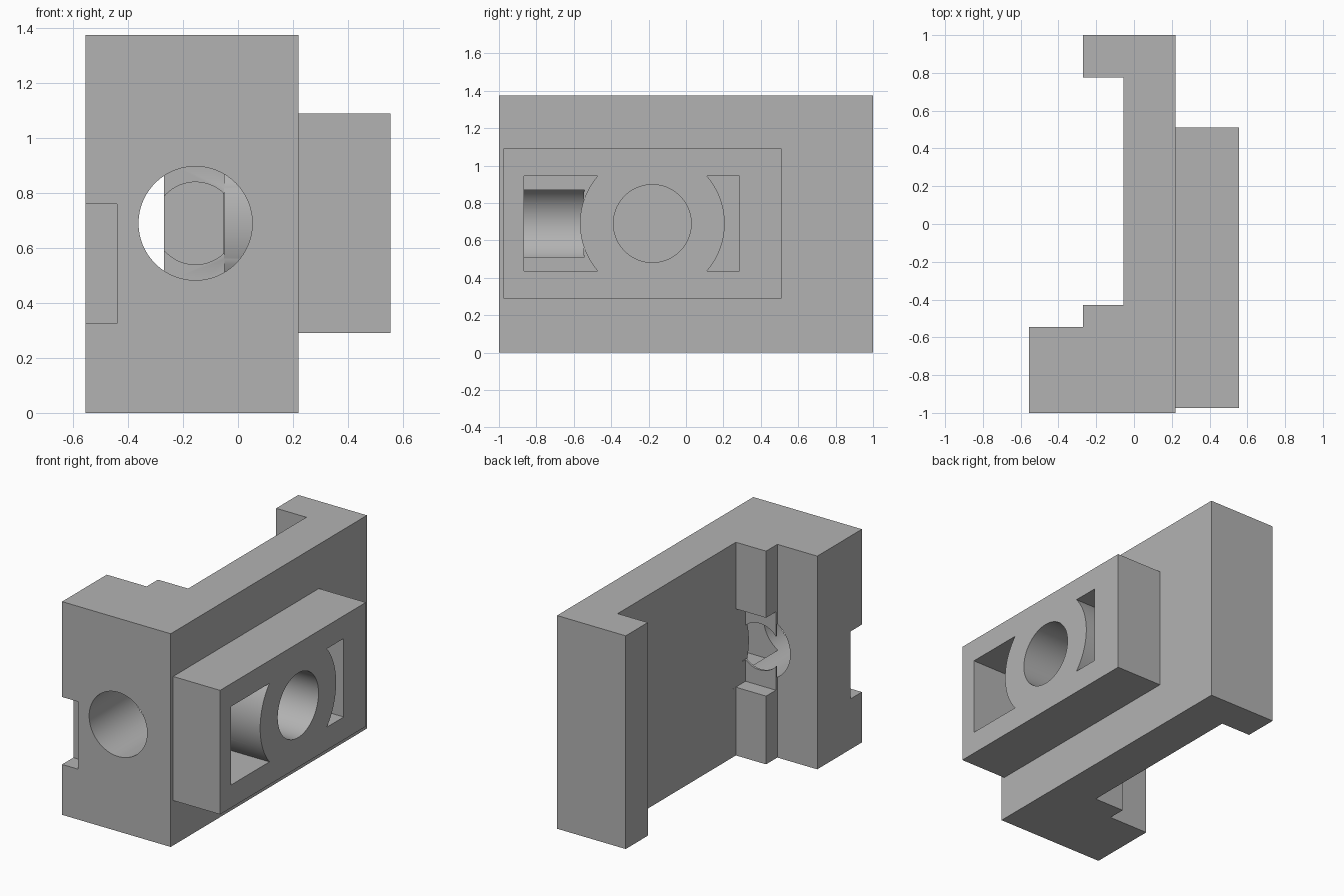
import bpy, bmesh, math
from mathutils import Matrix, Vector

if "Cube" in bpy.data.objects:
    bpy.data.objects.remove(bpy.data.objects["Cube"])

grey = bpy.data.materials.new("plain_grey")
grey.diffuse_color = (0.45, 0.45, 0.45, 1)
grey.use_nodes = True
grey.node_tree.nodes["Principled BSDF"].inputs["Base Color"].default_value = grey.diffuse_color


def add_object(name, bm):
    bmesh.ops.recalc_face_normals(bm, faces=bm.faces)
    mesh = bpy.data.meshes.new(name)
    bm.to_mesh(mesh)
    bm.free()
    mesh.materials.append(grey)
    obj = bpy.data.objects.new(name, mesh)
    bpy.context.collection.objects.link(obj)
    return obj


def box(name, lo, hi):
    bm = bmesh.new()
    bmesh.ops.create_cube(bm, size=1)
    lo, hi = Vector(lo), Vector(hi)
    for v in bm.verts:
        v.co = Vector([(lo[i] + hi[i]) / 2 + v.co[i] * (hi[i] - lo[i]) for i in range(3)])
    return add_object(name, bm)


def cylinder(name, axis, radius, start, end, centre):
    """Cylinder along x or y; centre gives the two remaining coordinates."""
    bm = bmesh.new()
    bmesh.ops.create_cone(bm, cap_ends=True, segments=96, radius1=radius,
                          radius2=radius, depth=end - start)
    mid = (start + end) / 2
    if axis == 'X':
        m = Matrix.Translation((mid, *centre)) @ Matrix.Rotation(math.pi / 2, 4, 'Y')
    else:
        m = Matrix.Translation((centre[0], mid, centre[1])) @ Matrix.Rotation(math.pi / 2, 4, 'X')
    bm.transform(m)
    return add_object(name, bm)


def combine(target, tool, operation):
    mod = target.modifiers.new(tool.name, 'BOOLEAN')
    mod.operation, mod.solver, mod.object = operation, 'EXACT', tool
    bpy.context.view_layer.objects.active = target
    bpy.ops.object.modifier_apply(modifier=mod.name)
    bpy.data.objects.remove(tool)


# Bracket body: stepped plan outline extruded upward
outline = [(-0.555, -1), (0.22, -1), (0.22, 1), (-0.27, 1), (-0.27, 0.775),
           (-0.055, 0.775), (-0.055, -0.43), (-0.27, -0.43), (-0.27, -0.545),
           (-0.555, -0.545)]
bm = bmesh.new()
base = bm.faces.new([bm.verts.new((x, y, 0)) for x, y in outline])
top = bmesh.ops.extrude_face_region(bm, geom=[base])['geom']
bmesh.ops.translate(bm, vec=(0, 0, 1.375),
                    verts=[v for v in top if isinstance(v, bmesh.types.BMVert)])
body = add_object("bracket_body", bm)

zc = 0.69
# Raised side plate
combine(body, box("side_plate", (0.15, -0.975, 0.29), (0.555, 0.51, 1.09)), 'UNION')
# Corner notch
combine(body, box("corner_notch", (-0.7, -1.1, 0.325), (-0.44, -0.885, 0.76)), 'DIFFERENCE')
# Recess in the inner step, leaving a thin web
combine(body, box("inner_recess", (-0.4, -0.53, 0.44), (-0.054, -0.38, 0.945)), 'DIFFERENCE')
# Front bore and the smaller hole through the web
combine(body, cylinder("front_bore", 'Y', 0.207, -1.1, -0.544, (-0.155, zc)), 'DIFFERENCE')
combine(body, cylinder("web_hole", 'Y', 0.15, -0.6, -0.5, (-0.155, zc)), 'DIFFERENCE')
# Side pocket with a round boss and blind hole
combine(body, box("side_pocket", (-0.05, -0.865, 0.437), (0.7, 0.285, 0.943)), 'DIFFERENCE')
combine(body, cylinder("boss", 'X', 0.387, -0.0515, 0.555, (-0.18, zc)), 'UNION')
combine(body, cylinder("boss_hole", 'X', 0.208, -0.045, 0.7, (-0.18, zc)), 'DIFFERENCE')

# Smooth the round walls, keep edges crisp
bpy.ops.object.select_all(action='DESELECT')
body.select_set(True)
bpy.context.view_layer.objects.active = body
bpy.ops.object.shade_smooth_by_angle(angle=math.radians(30))
